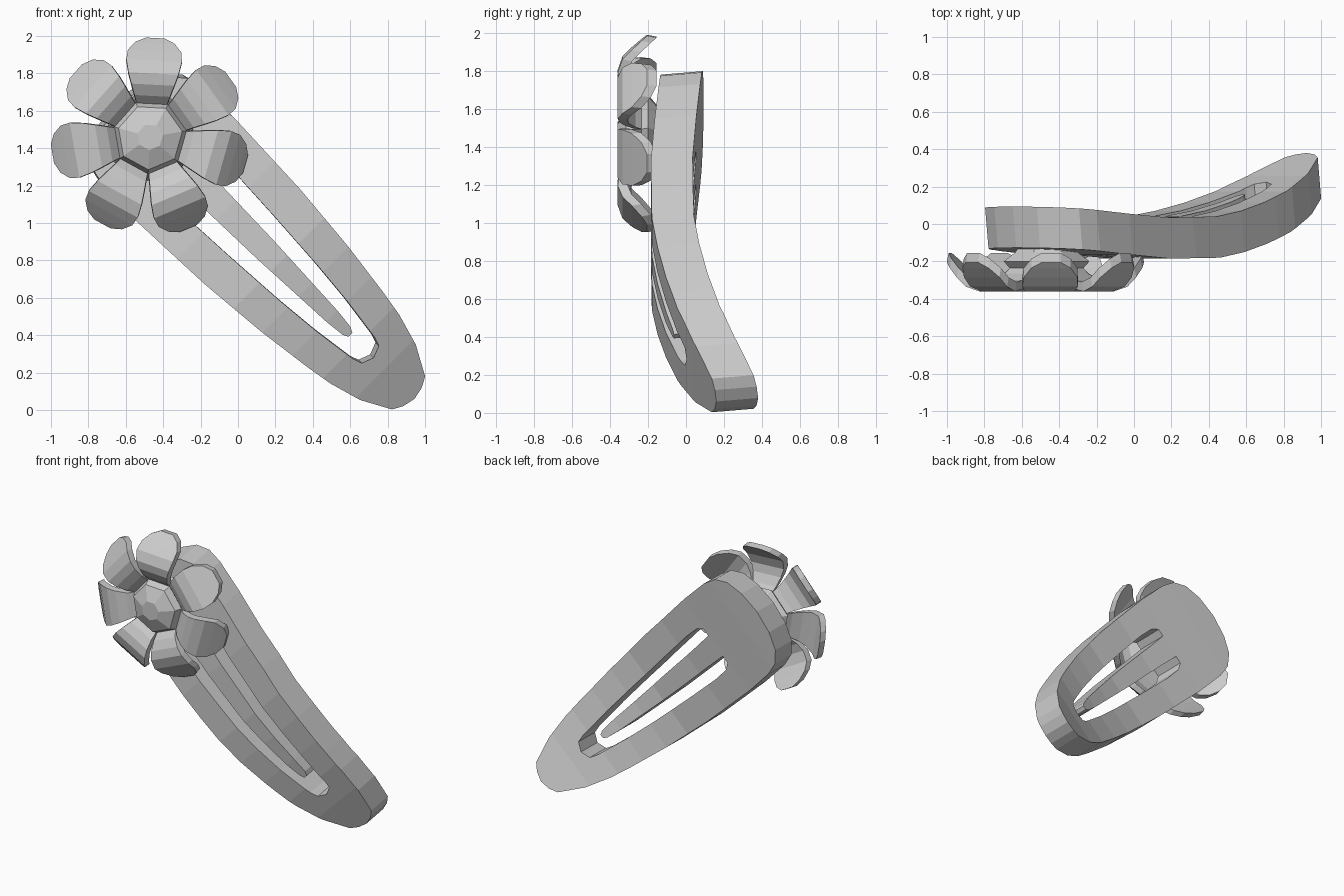
import bpy, bmesh, math
from mathutils import Vector

cube = bpy.data.objects.get("Cube")
if cube:
    bpy.data.objects.remove(cube, do_unlink=True)

grey = bpy.data.materials.new("plain grey")
grey.use_nodes = True
grey.diffuse_color = (0.6, 0.6, 0.6, 1)
grey.node_tree.nodes["Principled BSDF"].inputs["Base Color"].default_value = (0.6, 0.6, 0.6, 1)


def finish(bm, name):
    """Turn a bmesh into a flat-shaded mesh with the grey material."""
    bmesh.ops.recalc_face_normals(bm, faces=bm.faces[:])
    mesh = bpy.data.meshes.new(name)
    bm.to_mesh(mesh)
    bm.free()
    mesh.materials.append(grey)
    return mesh


def place(mesh, name, location=(0, 0, 0), turn=0):
    obj = bpy.data.objects.new(name, mesh)
    obj.location = location
    obj.rotation_euler = (0, turn, 0)
    bpy.context.collection.objects.link(obj)
    return obj


def loft(rings, name):
    """Skin closed rings of equal length and cap both ends."""
    bm = bmesh.new()
    loops = [[bm.verts.new(p) for p in ring] for ring in rings]
    n = len(loops[0])
    for a, b in zip(loops, loops[1:]):
        for i in range(n):
            j = (i + 1) % n
            bm.faces.new((a[i], a[j], b[j], b[i]))
    bm.faces.new(loops[0])
    bm.faces.new(loops[-1])
    return finish(bm, name)


# Clip body: half outlines as (distance along, distance across)
outer = [(.625, 0), (.61, .07), (.58, .125), (.424, .21), (.25, .26), (.1, .285),
         (-.2, .325), (-.6, .36), (-1.1, .38), (-1.34, .375), (-1.45, .35),
         (-1.53, .28), (-1.58, .16), (-1.6, 0)]
# Slot outline, running back along the middle tongue
slot = [(.315, 0), (.29, .065), (.24, .082), (0, .115), (-.25, .138), (-.6, .16),
        (-.9, .175), (-1.03, .17), (-1.08, .14), (-1.08, .085), (-.9, .077),
        (-.5, .066), (0, .042), (.11, .03), (.14, .015)]
# Bend: front surface depth along the clip
bend = [(-1.7, -.12), (-1.4, -.14), (-1.1, -.165), (-.8, -.185), (-.4, -.18), (-.2, -.15),
        (0, -.105), (.2, -.045), (.4, .04), (.55, .12), (.7, .2)]


def depth(s):
    for (s0, y0), (s1, y1) in zip(bend, bend[1:]):
        if s <= s1:
            return y0 + (y1 - y0) * (s - s0) / (s1 - s0)
    return bend[-1][1]


bm = bmesh.new()
for half in (outer, slot):
    pts = half + [(s, -v) for s, v in reversed(half) if v > 0]
    vs = [bm.verts.new((s, v, 0)) for s, v in pts]
    for a, b in zip(vs, vs[1:] + vs[:1]):
        bm.edges.new((a, b))
bmesh.ops.triangle_fill(bm, use_beauty=True, edges=bm.edges[:], normal=(0, 0, 1))
for s, _ in bend[1:-1]:
    bmesh.ops.bisect_plane(bm, geom=bm.verts[:] + bm.edges[:] + bm.faces[:],
                           plane_co=(s, 0, 0), plane_no=(1, 0, 0))
front = set(bm.verts)
bmesh.ops.extrude_face_region(bm, geom=bm.faces[:])
root = math.sqrt(.5)
for vert in bm.verts:
    s, v = vert.co.x, vert.co.y
    y = depth(s)
    if vert not in front:
        s, y = s - .026, y + .22
    t = .71 + v
    vert.co = Vector(((s + t) * root, y, (t - s) * root))
place(finish(bm, "clip_body"), "clip_body")

# Flower
COUNT = 7
STEP = math.tau / COUNT
FIRST = math.radians(87)
CENTRE = (-.47, 0, 1.46)


def seven_sided(profile, name):
    """Stack seven-sided rings whose corners lie between the petals."""
    rings = [[(r * math.cos(FIRST + (i + .5) * STEP), y,
               r * math.sin(FIRST + (i + .5) * STEP)) for i in range(COUNT)]
             for r, y in profile]
    place(loft(rings, name), name, CENTRE)


seven_sided([(.14, -.1), (.17, -.15), (.235, -.2), (.19, -.25)], "flower_base")
seven_sided([(.19, -.23), (.2, -.265), (.175, -.315), (.07, -.36)], "flower_centre")

# Petals: radius, half width, front depth
sections = [(.165, .078, -.255), (.22, .095, -.315), (.28, .115, -.35), (.34, .134, -.36),
            (.41, .149, -.335), (.46, .143, -.285), (.505, .105, -.235), (.53, .05, -.205)]
petal = loft([[(r, y, -w), (r, y, w), (r - .01, y + .05, w), (r - .01, y + .05, -w)]
              for r, w, y in sections], "petal")
for i in range(COUNT):
    place(petal, f"petal_{i + 1}", CENTRE, -(FIRST + i * STEP))
